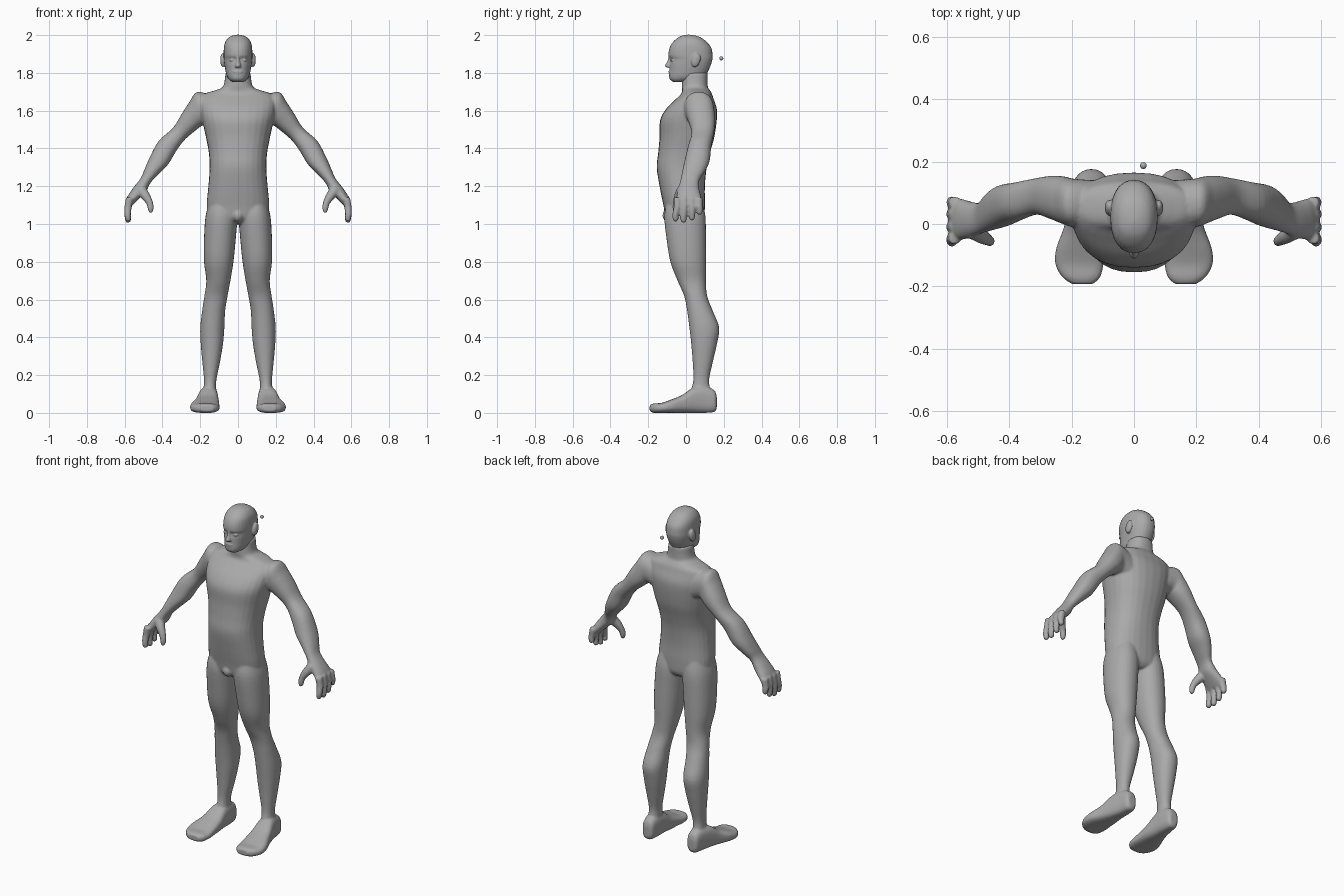
import bpy, bmesh, math
from mathutils import Vector, Matrix

skin = bpy.data.materials.new("plain grey")
skin.diffuse_color = (0.4, 0.4, 0.4, 1)


def spline(a, b, c, d, t):
    return 0.5 * (2 * b + (c - a) * t + (2 * a - 5 * b + 4 * c - d) * t * t + (3 * b - a - 3 * c + d) * t ** 3)


def loft(bm, rings, power=1.0, side=1, sides=28, steps=4):
    """Closed skin over elliptical rings (centre, half axis, half axis)."""
    rings = [[Vector(v) for v in r] for r in rings]
    dense, last = [], len(rings) - 1
    for i in range(last):
        four = [rings[max(i - 1, 0)], rings[i], rings[i + 1], rings[min(i + 2, last)]]
        for s in range(steps):
            dense.append([spline(*[r[k] for r in four], s / steps) for k in range(3)])
    dense.append(rings[-1])
    loops = []
    for c, u, v in dense:
        loop = []
        for k in range(sides):
            a = 2 * math.pi * k / sides
            ca, sa = math.cos(a), math.sin(a)
            p = c + u * math.copysign(abs(ca) ** power, ca) + v * math.copysign(abs(sa) ** power, sa)
            loop.append(bm.verts.new((p.x * side, p.y, p.z)))
        loops.append(loop)
    faces = [bm.faces.new(loops[0]), bm.faces.new(loops[-1])]
    for a, b in zip(loops, loops[1:]):
        for k in range(sides):
            n = (k + 1) % sides
            faces.append(bm.faces.new((a[k], a[n], b[n], b[k])))
    bmesh.ops.recalc_face_normals(bm, faces=faces)


def section(xa, za, xb, zb, y0, y1):
    """Ring across the limb from edge point a to edge point b, y0 to y1 deep."""
    return (((xa + xb) / 2, (y0 + y1) / 2, (za + zb) / 2),
            ((xa - xb) / 2, 0, (za - zb) / 2), (0, (y1 - y0) / 2, 0))


def level(z, x0, x1, y0, y1):
    return section(x0, z, x1, z, y0, y1)


def tube(bm, points, side):
    """Finger with a radius at each point."""
    pts = [Vector(p[:3]) for p in points]
    rings = []
    for i, p in enumerate(pts):
        d = (pts[min(i + 1, len(pts) - 1)] - pts[max(i - 1, 0)]).normalized()
        u = d.cross(Vector((0, 1, 0))).normalized()
        r = points[i][3]
        rings.append((p, u * r, d.cross(u) * r))
    loft(bm, rings, 1, side, 14, 3)


def ball(bm, centre, size, tilt=0):
    m = Matrix.Translation(centre) @ Matrix.Rotation(tilt, 4, 'X') @ Matrix.Diagonal((*size, 1))
    bmesh.ops.create_uvsphere(bm, u_segments=20, v_segments=12, radius=1, matrix=m)


def finish(bm, name, voxel=0, smooth=0):
    me = bpy.data.meshes.new(name)
    bm.to_mesh(me)
    bm.free()
    ob = bpy.data.objects.new(name, me)
    bpy.context.collection.objects.link(ob)
    bpy.ops.object.select_all(action='DESELECT')
    bpy.context.view_layer.objects.active = ob
    ob.select_set(True)
    if voxel:
        r = ob.modifiers.new("fuse", 'REMESH')
        r.mode, r.voxel_size = 'VOXEL', voxel
        s = ob.modifiers.new("soften", 'SMOOTH')
        s.factor, s.iterations = 0.5, smooth
        bpy.ops.object.modifier_apply(modifier="fuse")
        bpy.ops.object.modifier_apply(modifier="soften")
    ob.data.materials.clear()
    ob.data.materials.append(skin)
    bpy.ops.object.shade_smooth()
    return ob


# Torso and neck: z, half width, front, back
bm = bmesh.new()
torso = [(1.0, .09, -.07, .07), (1.03, .15, -.105, .095), (1.10, .165, -.12, .10),
         (1.20, .157, -.14, .10), (1.30, .15, -.155, .11), (1.38, .155, -.147, .128),
         (1.46, .17, -.14, .15), (1.55, .19, -.137, .163), (1.61, .20, -.105, .163),
         (1.66, .20, -.055, .147), (1.69, .175, -.025, .137), (1.71, .115, -.02, .125),
         (1.73, .078, -.022, .115), (1.80, .066, -.02, .115)]
loft(bm, [level(z, w, -w, f, b) for z, w, f, b in torso], 0.86)
ball(bm, (0, -.09, 1.045), (.03, .035, .035))

for side in (1, -1):
    # Legs
    legs = [(1.12, .02, .15, -.10, .085), (1.04, .004, .172, -.115, .103), (.92, .012, .18, -.103, .106),
            (.80, .024, .18, -.083, .107), (.70, .04, .168, -.045, .106), (.62, .055, .178, -.01, .112),
            (.54, .068, .19, .006, .142), (.45, .072, .20, .018, .176), (.36, .08, .197, .028, .163),
            (.26, .097, .188, .036, .14), (.17, .115, .18, .038, .122), (.10, .115, .185, .02, .135),
            (.04, .12, .185, .0, .14)]
    loft(bm, [level(z, a, b, f, k) for z, a, b, f, k in legs], 0.93, side)
    # Feet: y, inner x, outer x, sole, instep
    feet = [(.163, .13, .17, .025, .085), (.15, .115, .185, .005, .12), (.10, .108, .195, 0, .14),
            (.04, .105, .21, 0, .135), (-.02, .10, .228, 0, .095), (-.08, .098, .25, 0, .07),
            (-.13, .098, .252, 0, .053), (-.17, .108, .23, 0, .05), (-.192, .13, .20, .008, .042)]
    loft(bm, [(((a + b) / 2, y, (l + h) / 2), ((b - a) / 2, 0, 0), (0, 0, (h - l) / 2))
              for y, a, b, l, h in feet], 0.72, side)
    # Arms and palms
    arms = [(.13, 1.675, .12, 1.50, -.01, .14), (.215, 1.70, .17, 1.525, -.01, .145),
            (.258, 1.645, .19, 1.52, 0, .152), (.30, 1.58, .218, 1.50, .015, .155),
            (.345, 1.508, .278, 1.45, .03, .147), (.42, 1.44, .325, 1.39, .012, .134),
            (.47, 1.347, .368, 1.318, -.008, .125), (.495, 1.29, .42, 1.265, -.02, .10),
            (.515, 1.243, .465, 1.215, -.03, .07), (.55, 1.198, .486, 1.172, -.042, .07),
            (.582, 1.15, .522, 1.135, -.05, .08), (.598, 1.10, .558, 1.10, -.053, .083)]
    loft(bm, [section(*r) for r in arms], 0.88, side)
    # Fingers
    for y, tip in ((-.046, 1.015), (-.008, 1.008), (.032, 1.02), (.068, 1.05)):
        e = y * 1.12 - .004
        tube(bm, [(.573, y, 1.14, .02), (.582, y, 1.09, .0195), (.584, e, tip + .035, .017),
                  (.581, e, tip + .01, .0155), (.578, e, tip, .009)], side)
    # Thumbs
    tube(bm, [(.515, -.02, 1.18, .03), (.487, -.04, 1.145, .024), (.467, -.052, 1.11, .018),
              (.462, -.056, 1.08, .016), (.462, -.058, 1.06, .009)], side)
finish(bm, "body", 0.006, 5)

# Head: z, half width, front, back
bm = bmesh.new()
head = [(1.752, .03, -.068, -.01), (1.765, .048, -.085, .05), (1.785, .060, -.09, .10),
        (1.815, .067, -.088, .12), (1.845, .072, -.087, .133), (1.872, .075, -.083, .14),
        (1.893, .076, -.093, .141), (1.93, .075, -.088, .135), (1.96, .069, -.072, .114),
        (1.985, .052, -.045, .083), (1.997, .03, -.02, .052), (2.002, .008, .005, .02)]
loft(bm, [level(z, w, -w, f, b) for z, w, f, b in head], 0.88)
# Nose, lips and ears
loft(bm, [level(1.892, .009, -.009, -.094, -.06), level(1.865, .010, -.010, -.098, -.06),
          level(1.838, .017, -.017, -.112, -.06), level(1.828, .015, -.015, -.102, -.06)], 1, 1, 14)
ball(bm, (0, -.084, 1.806), (.026, .009, .006))
ball(bm, (0, -.083, 1.796), (.022, .009, .005))
for side in (1, -1):
    ball(bm, (.080 * side, .052, 1.868), (.014, .024, .038), -.25)
    ball(bm, (.033 * side, -.071, 1.868), (.015, .012, .007))
finish(bm, "head", 0.004, 3)

# Small loose bead behind the head
bm = bmesh.new()
bmesh.ops.create_icosphere(bm, subdivisions=2, radius=.011, matrix=Matrix.Translation((.03, .187, 1.877)))
finish(bm, "bead")
